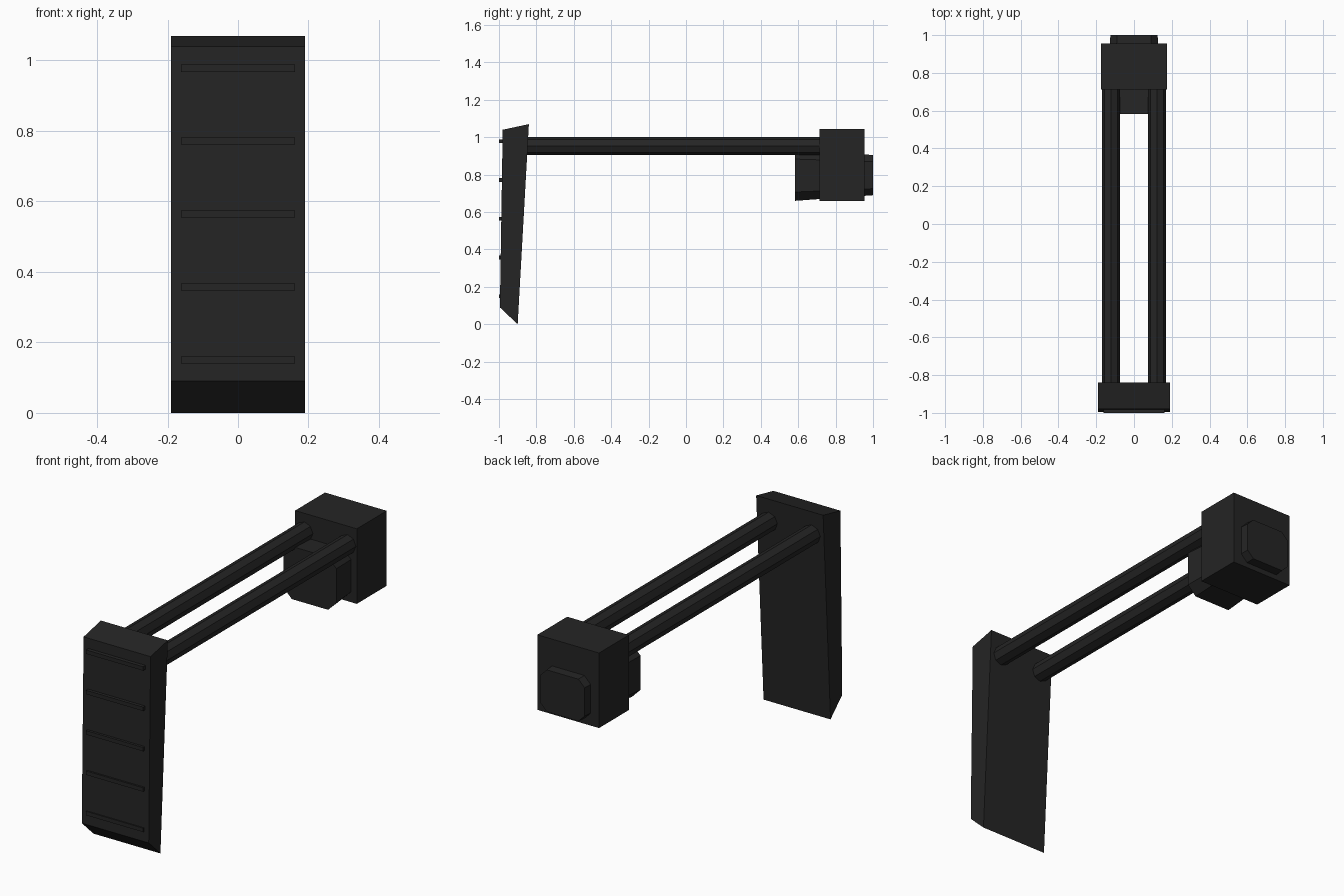
import bpy, bmesh, math

if "Cube" in bpy.data.objects:
    bpy.data.objects.remove(bpy.data.objects["Cube"])

black = bpy.data.materials.new("matte black")
black.diffuse_color = (0.018, 0.018, 0.018, 1)
black.use_nodes = True
black.node_tree.nodes["Principled BSDF"].inputs["Base Color"].default_value = black.diffuse_color


def loft(name, start, end):
    """Solid joining two matching closed outlines of 3D points."""
    bm = bmesh.new()
    a = [bm.verts.new(p) for p in start]
    b = [bm.verts.new(p) for p in end]
    n = len(a)
    bm.faces.new(a)
    bm.faces.new(b[::-1])
    for i in range(n):
        j = (i + 1) % n
        bm.faces.new((a[j], a[i], b[i], b[j]))
    bmesh.ops.recalc_face_normals(bm, faces=bm.faces)
    mesh = bpy.data.meshes.new(name)
    bm.to_mesh(mesh)
    bm.free()
    mesh.materials.append(black)
    obj = bpy.data.objects.new(name, mesh)
    bpy.context.collection.objects.link(obj)
    return obj


def box(name, x, y0, y1, z0, z1):
    ring = [(-x, z0), (x, z0), (x, z1), (-x, z1)]
    return loft(name, [(px, y0, pz) for px, pz in ring],
                [(px, y1, pz) for px, pz in ring])


def chamfered(x, y, z0, z1, c):
    """Rectangle outline with cut corners, facing along y."""
    return [(px, y, pz) for px, pz in (
        (-x + c, z0), (x - c, z0), (x, z0 + c), (x, z1 - c),
        (x - c, z1), (-x + c, z1), (-x, z1 - c), (-x, z0 + c))]


def circle(x, y, z, r, sides=8):
    return [(x + r * math.cos(math.tau * i / sides), y,
             z + r * math.sin(math.tau * i / sides)) for i in range(sides)]


# Slanted end pad, extruded across x
pad = [(-0.98, 1.04), (-0.84, 1.07), (-0.90, 0.0), (-0.995, 0.09)]
loft("end_pad", [(-0.19, y, z) for y, z in pad], [(0.19, y, z) for y, z in pad])

# Grip ribs on the pad face
for i in range(5):
    z = 0.15 + 0.207 * i
    box(f"grip_rib_{i + 1}", 0.162, -1.0, -0.96, z - 0.01, z + 0.01)

# Twin rods
for side, x in (("left", -0.122), ("right", 0.122)):
    loft(f"{side}_rod", circle(x, -0.88, 0.953, 0.048),
         circle(x, 0.74, 0.953, 0.048))

# Mounting block with a tapered core passing through it
box("mount_block", 0.175, 0.713, 0.955, 0.66, 1.045)
loft("tapered_core", chamfered(0.15, 0.583, 0.66, 0.93, 0.047),
     chamfered(0.125, 1.0, 0.69, 0.905, 0.035))
